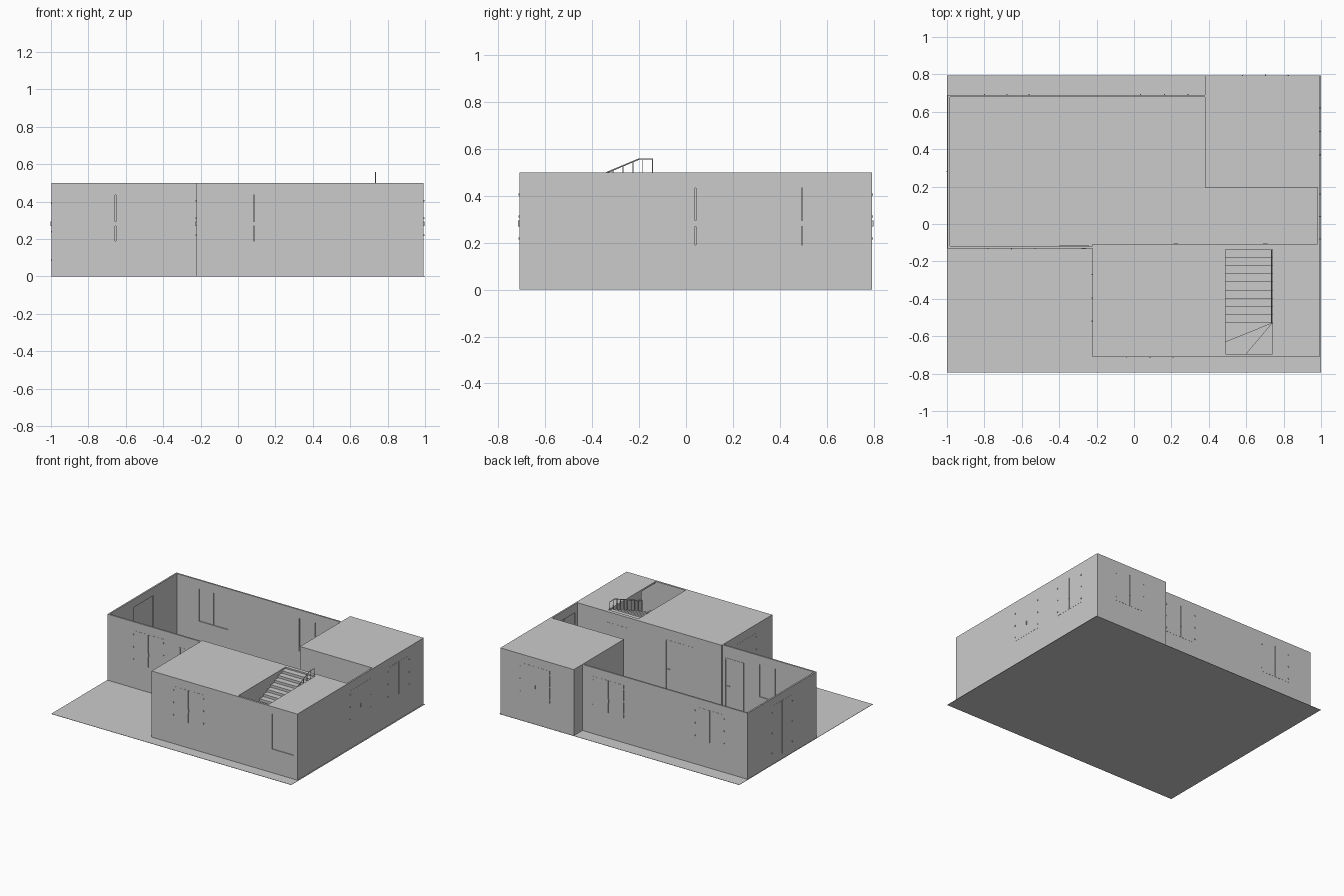
import bpy
import bmesh
from math import radians, tan
from mathutils import Vector

if "Cube" in bpy.data.objects:
    bpy.data.objects.remove(bpy.data.objects["Cube"])

plaster = bpy.data.materials.new("plain grey")
plaster.use_nodes = True
plaster.diffuse_color = (0.6, 0.6, 0.6, 1)
plaster.node_tree.nodes["Principled BSDF"].inputs["Base Color"].default_value = (0.6, 0.6, 0.6, 1)

H = 0.5      # wall height
T = 0.012    # wall thickness


def add_box(bm, x0, x1, y0, y1, z0, z1):
    if min(x1 - x0, y1 - y0, z1 - z0) < 1e-5:
        return
    for v in bmesh.ops.create_cube(bm, size=1)["verts"]:
        v.co = Vector((x1 if v.co.x > 0 else x0,
                       y1 if v.co.y > 0 else y0,
                       z1 if v.co.z > 0 else z0))


def add_prism(bm, points, z0, z1):
    low = [bm.verts.new((x, y, z0)) for x, y in points]
    face = bm.faces.new(low)
    top = bmesh.ops.extrude_face_region(bm, geom=[face])["geom"]
    for v in top:
        if isinstance(v, bmesh.types.BMVert):
            v.co.z = z1


def finish(name, bm):
    bmesh.ops.recalc_face_normals(bm, faces=bm.faces)
    mesh = bpy.data.meshes.new(name)
    bm.to_mesh(mesh)
    bm.free()
    mesh.materials.append(plaster)
    obj = bpy.data.objects.new(name, mesh)
    bpy.context.collection.objects.link(obj)
    return obj


def along(bm, axis, a0, a1, c0, c1, z0, z1):
    """Box running along x or y, with c as the coordinate across the wall."""
    c0, c1 = min(c0, c1), max(c0, c1)
    if axis == "x":
        add_box(bm, a0, a1, c0, c1, z0, z1)
    else:
        add_box(bm, c0, c1, a0, a1, z0, z1)


def wall(name, axis, outer, out, start, end, openings=()):
    """Wall with openings (from, to, sill, head, filling)."""
    bm = bmesh.new()
    inner = outer - out * T
    at = start
    for a, b, z0, z1, filling in sorted(openings):
        along(bm, axis, at, a, inner, outer, 0, H)
        along(bm, axis, a, b, inner, outer, 0, z0)
        along(bm, axis, a, b, inner, outer, z1, H)
        at = b
        if filling:
            filling(name, axis, outer, out, a, b, z0, z1)
    along(bm, axis, at, end, inner, outer, 0, H)
    finish(name, bm)


def shutters(name, axis, outer, out, a, b, z0, z1):
    """Two leaves with rim, hinge pegs and a handle."""
    bm = bmesh.new()
    mid = (a + b) / 2
    face = outer + out * 0.001
    for l, r in ((a, mid - 0.002), (mid + 0.002, b)):
        along(bm, axis, l, r, outer - out * 0.005, face, z0, z1)
    for s in (a, b):
        for f in (0.12, 0.5, 0.88):
            z = z0 + (z1 - z0) * f
            along(bm, axis, s - 0.003, s + 0.003, outer, outer + out * 0.004, z - 0.004, z + 0.004)
    along(bm, axis, mid - 0.003, mid + 0.003, outer, outer + out * 0.006, 0.27, 0.295)
    finish(name + "_shutters", bm)


def door(name, axis, outer, out, a, b, z0, z1):
    """Recessed leaf with jambs and a lever handle."""
    bm = bmesh.new()
    along(bm, axis, a, b, outer - out * 0.009, outer - out * 0.004, z0, z1)
    for l, r in ((a, a + 0.008), (b - 0.008, b)):
        along(bm, axis, l, r, outer - out * (T + 0.002), outer + out * 0.001, z0, z1)
    along(bm, axis, a, b, outer - out * (T + 0.002), outer + out * 0.001, z1 - 0.008, z1)
    for c in (outer, outer - out * T):
        along(bm, axis, b - 0.04, b - 0.016, c - 0.003, c + 0.003, 0.197, 0.203)
    finish(name + "_door", bm)


def pane(name, axis, outer, out, a, b, z0, z1):
    bm = bmesh.new()
    along(bm, axis, a, b, outer - out * 0.010, outer - out * 0.006, z0, z1)
    finish(name + "_window", bm)


def window(a, b):
    return (a, b, 0.19, 0.435, shutters)


# Ground slab
bm = bmesh.new()
add_box(bm, -1, 1, -0.795, 0.795, 0, 0.002)
finish("ground_slab", bm)

# Open hall
wall("hall_front_wall", "x", -0.13, -1, -0.997, -0.222,
     [window(-0.78, -0.53), (-0.4, -0.24, 0.002, 0.41, door)])
wall("hall_left_wall", "y", -0.997, -1, -0.13, 0.69, [(0.16, 0.4, 0.04, 0.44, shutters)])
wall("hall_back_wall", "x", 0.69, 1, -0.997, 0.992,
     [window(-0.8, -0.56), window(0.035, 0.29)])
wall("hall_inner_wall", "x", -0.107, 1, -0.222, 0.98,
     [(0.02, 0.25, 0.002, 0.42, door), (0.565, 0.73, 0.002, 0.42, door)])

# Right side wall, split by a joint near the back
wall("right_wall", "y", 0.992, 1, -0.71, 0.682, [window(-0.08, 0.16), window(0.37, 0.62)])
wall("right_back_wall", "y", 0.992, 1, 0.69, 0.793)

# Front room
wall("front_room_front_wall", "x", -0.71, -1, -0.222, 0.992,
     [window(-0.04, 0.21), (0.78, 0.96, 0.18, 0.445, pane)])
wall("front_room_left_wall", "y", -0.222, -1, -0.71, -0.107, [window(-0.52, -0.27)])

# Back room
wall("back_room_back_wall", "x", 0.793, 1, 0.38, 0.992, [window(0.58, 0.825)])
wall("back_room_left_wall", "y", 0.38, -1, 0.195, 0.793)
wall("back_room_front_wall", "x", 0.195, -1, 0.38, 0.98)

# Roofs, the front one with a stair opening
SX0, SX1, SY0, SY1, TURN = 0.49, 0.74, -0.695, -0.135, -0.53
bm = bmesh.new()
add_box(bm, -0.222, SX0, -0.71, -0.107, H - T, H)
add_box(bm, SX1, 0.992, -0.71, -0.107, H - T, H)
add_box(bm, SX0, SX1, -0.71, SY0, H - T, H)
add_box(bm, SX0, SX1, SY1, -0.107, H - T, H)
finish("front_room_roof", bm)
bm = bmesh.new()
add_box(bm, 0.38, 0.992, 0.195, 0.793, H - T, H)
finish("back_room_roof", bm)

# Stairwell walls
bm = bmesh.new()
add_box(bm, SX0 - T, SX0, SY0, -0.119, 0, H - T)
add_box(bm, SX1, SX1 + T, TURN, -0.119, 0, H - T)
finish("stairwell_walls", bm)

# Staircase: straight treads, three winders, then a short lower flight
RISE, STEPS = 0.0185, 9
run = (SY1 - TURN) / STEPS
bm = bmesh.new()
z = H - 0.01
for i in range(STEPS):
    y = SY1 - i * run
    add_box(bm, SX0, SX1, y - run, y, z - 0.03, z)
    z -= RISE
pivot = (SX1, TURN)
left = TURN - (SX1 - SX0) * tan(radians(22))
foot = SX1 - 0.14
for pts in ([pivot, (SX0, TURN), (SX0, left)],
            [pivot, (SX0, left), (SX0, SY0), (foot, SY0)],
            [pivot, (foot, SY0), (SX1, SY0)]):
    add_prism(bm, pts, z - 0.03, z)
    z -= RISE
for i in range(5):
    add_box(bm, SX1 + i * run, SX1 + (i + 1) * run, SY0, TURN, z - 0.03, z)
    z -= RISE
finish("staircase", bm)

# Stair railing: sloped handrail with level top and balusters
RX, KNEE, TOP = 0.735, -0.2, 0.558
slope = RISE / run


def rail_z(y):
    return TOP + min(0, y - KNEE) * slope


curve = bpy.data.curves.new("stair_handrail", "CURVE")
curve.dimensions = "3D"
curve.bevel_depth = 0.003
curve.bevel_resolution = 0
line = curve.splines.new("POLY")
line.points.add(2)
for p, y in zip(line.points, (TURN, KNEE, -0.14)):
    p.co = (RX, y, rail_z(y), 1)
curve.materials.append(plaster)
bpy.context.collection.objects.link(bpy.data.objects.new("stair_handrail", curve))

bm = bmesh.new()
for i in range(10):
    y = -0.142 - i * 0.0425
    add_box(bm, RX - 0.002, RX + 0.002, y - 0.002, y + 0.002, rail_z(y) - 0.085, rail_z(y))
finish("stair_balusters", bm)
